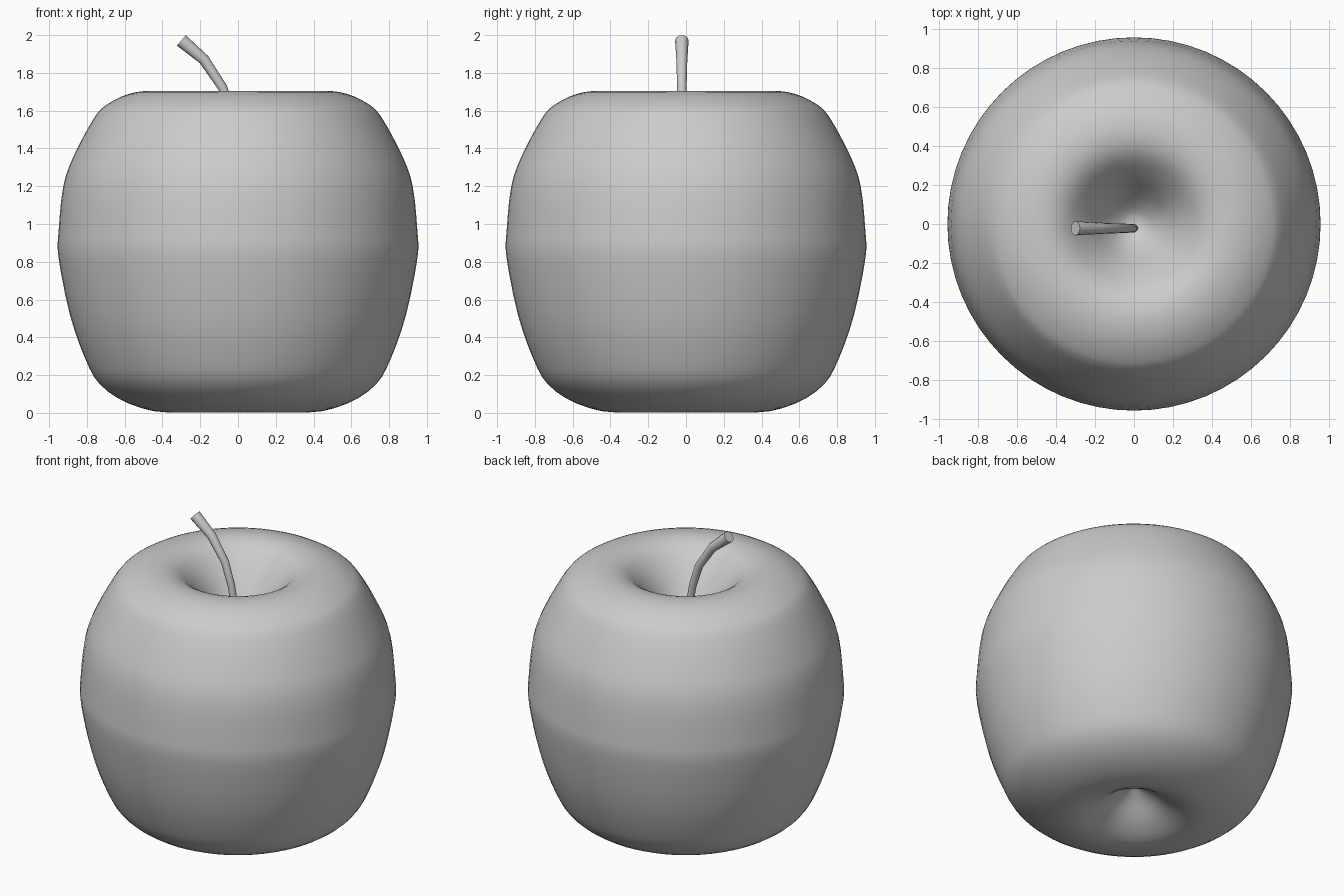
import bpy
import bmesh
from math import pi
from mathutils import Vector, Matrix

cube = bpy.data.objects.get("Cube")
if cube:
    bpy.data.objects.remove(cube, do_unlink=True)

grey = bpy.data.materials.new("plain grey")
grey.use_nodes = True
grey.diffuse_color = (0.6, 0.6, 0.6, 1)
grey.node_tree.nodes["Principled BSDF"].inputs["Base Color"].default_value = (0.6, 0.6, 0.6, 1)


def smooth_path(points, steps):
    """Catmull-Rom curve through the points."""
    pts = [Vector(p) for p in points]
    pts = [pts[0] * 2 - pts[1]] + pts + [pts[-1] * 2 - pts[-2]]
    out = []
    for a, b, c, d in zip(pts, pts[1:], pts[2:], pts[3:]):
        for i in range(steps):
            t = i / steps
            out.append(0.5 * (2 * b + (c - a) * t + (2 * a - 5 * b + 4 * c - d) * t ** 2
                              + (3 * b - a - 3 * c + d) * t ** 3))
    return out + [pts[-2]]


def finish(name, bm, angle):
    bmesh.ops.recalc_face_normals(bm, faces=bm.faces)
    mesh = bpy.data.meshes.new(name)
    bm.to_mesh(mesh)
    bm.free()
    mesh.materials.append(grey)
    obj = bpy.data.objects.new(name, mesh)
    bpy.context.collection.objects.link(obj)
    bpy.ops.object.select_all(action="DESELECT")
    obj.select_set(True)
    bpy.context.view_layer.objects.active = obj
    bpy.ops.object.shade_smooth_by_angle(angle=angle)
    return obj


# Fruit body: lathed profile with a hollow at each end (radius, height)
profile = [(0, 0.21), (0.1, 0.15), (0.22, 0.06), (0.38, 0.003), (0.58, 0.05),
           (0.73, 0.15), (0.81, 0.29), (0.89, 0.52), (0.95, 0.82), (0.95, 0.96),
           (0.925, 1.2), (0.87, 1.36), (0.76, 1.565), (0.69, 1.635), (0.58, 1.688),
           (0.46, 1.703), (0.35, 1.665), (0.24, 1.55), (0.14, 1.41), (0.06, 1.335), (0, 1.32)]
bm = bmesh.new()
verts = [bm.verts.new((p.x, 0, p.y)) for p in smooth_path([(r, z, 0) for r, z in profile], 3)]
edges = [bm.edges.new(pair) for pair in zip(verts, verts[1:])]
bmesh.ops.spin(bm, geom=verts + edges, cent=(0, 0, 0), axis=(0, 0, 1),
               angle=2 * pi, steps=64, use_duplicate=False)
bmesh.ops.remove_doubles(bm, verts=bm.verts, dist=0.0005)
finish("fruit_body", bm, pi)

# Stem: tapered tube, widening towards the cut tip (x, z, radius)
stem = [(0, 1.3, 0.022), (-0.005, 1.42, 0.022), (-0.035, 1.58, 0.023), (-0.08, 1.72, 0.025),
        (-0.18, 1.87, 0.029), (-0.3, 1.972, 0.036)]
points = [Vector((x, -0.022, z)) for x, z, r in stem]
bm = bmesh.new()
rings = []
for i, p in enumerate(points):
    along = points[min(i + 1, len(points) - 1)] - points[max(i - 1, 0)]
    turn = Matrix.Translation(p) @ along.to_track_quat("Z", "Y").to_matrix().to_4x4()
    rings.append(bmesh.ops.create_circle(bm, segments=12, radius=stem[i][2], matrix=turn)["verts"])
for low, high in zip(rings, rings[1:]):
    for k in range(12):
        n = (k + 1) % 12
        bm.faces.new((low[k], low[n], high[n], high[k]))
bm.faces.new(rings[0])
bm.faces.new(rings[-1])
finish("stem", bm, pi / 4)
